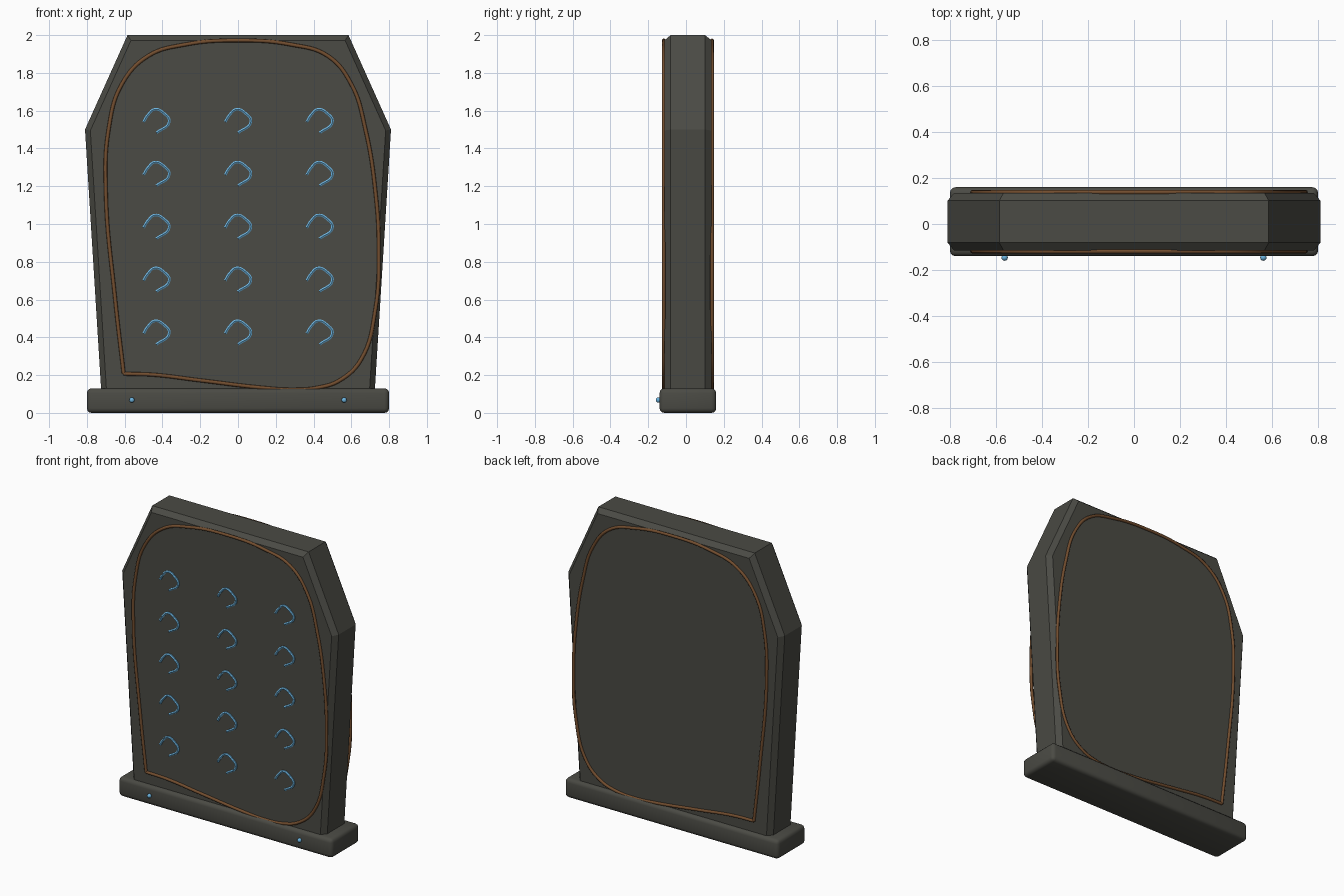
import bpy, bmesh, math
from mathutils import Vector

if "Cube" in bpy.data.objects:
    bpy.data.objects.remove(bpy.data.objects["Cube"])

YC = 0.01  # depth centre of slab and base


def material(name, rgb):
    m = bpy.data.materials.new(name)
    m.diffuse_color = (*rgb, 1)
    m.use_nodes = True
    m.node_tree.nodes["Principled BSDF"].inputs["Base Color"].default_value = m.diffuse_color
    return m


STONE = material("dark stone", (0.069, 0.069, 0.058))
BROWN = material("copper brown", (0.17, 0.075, 0.028))
BLUE = material("glow blue", (0.15, 0.45, 0.73))


def mesh_object(name, bm, mat):
    bmesh.ops.recalc_face_normals(bm, faces=bm.faces)
    me = bpy.data.meshes.new(name)
    bm.to_mesh(me)
    bm.free()
    ob = bpy.data.objects.new(name, me)
    bpy.context.collection.objects.link(ob)
    me.materials.append(mat)
    return ob


def activate(ob):
    bpy.ops.object.select_all(action='DESELECT')
    ob.select_set(True)
    bpy.context.view_layer.objects.active = ob


def tube(name, pts, y, radius, mat, sides=2):
    """Round tube through (x, z) points at depth y."""
    cu = bpy.data.curves.new(name, 'CURVE')
    cu.dimensions = '3D'
    cu.bevel_depth = radius
    cu.bevel_resolution = sides
    cu.resolution_u = 8
    cu.use_fill_caps = True
    sp = cu.splines.new('BEZIER')
    sp.bezier_points.add(len(pts) - 1)
    for bp, (x, z) in zip(sp.bezier_points, pts):
        bp.co = (x, y, z)
        bp.handle_left_type = bp.handle_right_type = 'AUTO'
    cu.materials.append(mat)
    ob = bpy.data.objects.new(name, cu)
    bpy.context.collection.objects.link(ob)
    activate(ob)
    bpy.ops.object.convert(target='MESH')
    bpy.ops.object.shade_smooth_by_angle(angle=math.radians(50))
    return ob


# Slab: six-sided outline with chamfered front and back rims
half = [(0.72, 0.05), (0.81, 1.5), (0.585, 2.0)]
outline = [Vector(p) for p in half] + [Vector((-x, z)) for x, z in reversed(half)]


def inset(poly, d):
    out = []
    for i, p in enumerate(poly):
        a = (p - poly[i - 1]).normalized()
        b = (poly[(i + 1) % len(poly)] - p).normalized()
        na, nb = Vector((-a.y, a.x)), Vector((-b.y, b.x))
        out.append(p + (na + nb) * d / (1 + na.dot(nb)))
    return out


bm = bmesh.new()
inner = inset(outline, 0.028)
rings = []
for poly, y in ((inner, -0.125), (outline, -0.091), (outline, 0.091), (inner, 0.125)):
    rings.append([bm.verts.new((p.x, y + YC, p.y)) for p in poly])
for r, s in zip(rings, rings[1:]):
    for i in range(6):
        j = (i + 1) % 6
        bm.faces.new((r[i], r[j], s[j], s[i]))
bm.faces.new(rings[0])
bm.faces.new(rings[-1])
mesh_object("slab", bm, STONE)

# Base plinth with rounded edges
bm = bmesh.new()
bmesh.ops.create_cube(bm, size=1)
for v in bm.verts:
    v.co = (v.co.x * 1.6, v.co.y * 0.30 + YC, v.co.z * 0.13 + 0.065)
bmesh.ops.bevel(bm, geom=bm.edges[:], offset=0.025, segments=3, profile=0.5, affect='EDGES')
activate(mesh_object("base", bm, STONE))
bpy.ops.object.shade_smooth_by_angle(angle=math.radians(40))

# Border cable on the front and back faces
border = [(-0.605, 0.207), (-0.65, 0.60), (-0.70, 1.18), (-0.685, 1.50), (-0.615, 1.74),
          (-0.475, 1.89), (-0.28, 1.95), (0, 1.972), (0.28, 1.95), (0.475, 1.89),
          (0.60, 1.74), (0.675, 1.50), (0.73, 1.15), (0.745, 0.88), (0.728, 0.55),
          (0.65, 0.28), (0.54, 0.173), (0.42, 0.133), (0.28, 0.123), (0.14, 0.132),
          (-0.2, 0.172), (-0.45, 0.202), (-0.605, 0.207)]
for name, y in (("front_border", -0.118), ("back_border", 0.138)):
    tube(name, border, y, 0.01, BROWN)

# Hook-shaped glyphs in three columns and five rows
hook = [(-0.068, 0), (-0.045, 0.037), (-0.008, 0.067), (0.04, 0.046), (0.068, 0.002), (0, -0.058)]
for row in range(5):
    for col in (-1, 0, 1):
        tube(f"glyph_{row}_{col + 1}",
             [(x + col * 0.432, z + 0.42 + row * 0.28) for x, z in hook],
             -0.118, 0.008, BLUE, 1)

# Rivets on the front of the base
for side, sx in (("left", -1), ("right", 1)):
    bm = bmesh.new()
    bmesh.ops.create_uvsphere(bm, u_segments=12, v_segments=8, radius=0.014)
    for v in bm.verts:
        v.co += Vector((sx * 0.562, -0.146, 0.068))
    activate(mesh_object("rivet_" + side, bm, BLUE))
    bpy.ops.object.shade_smooth()
